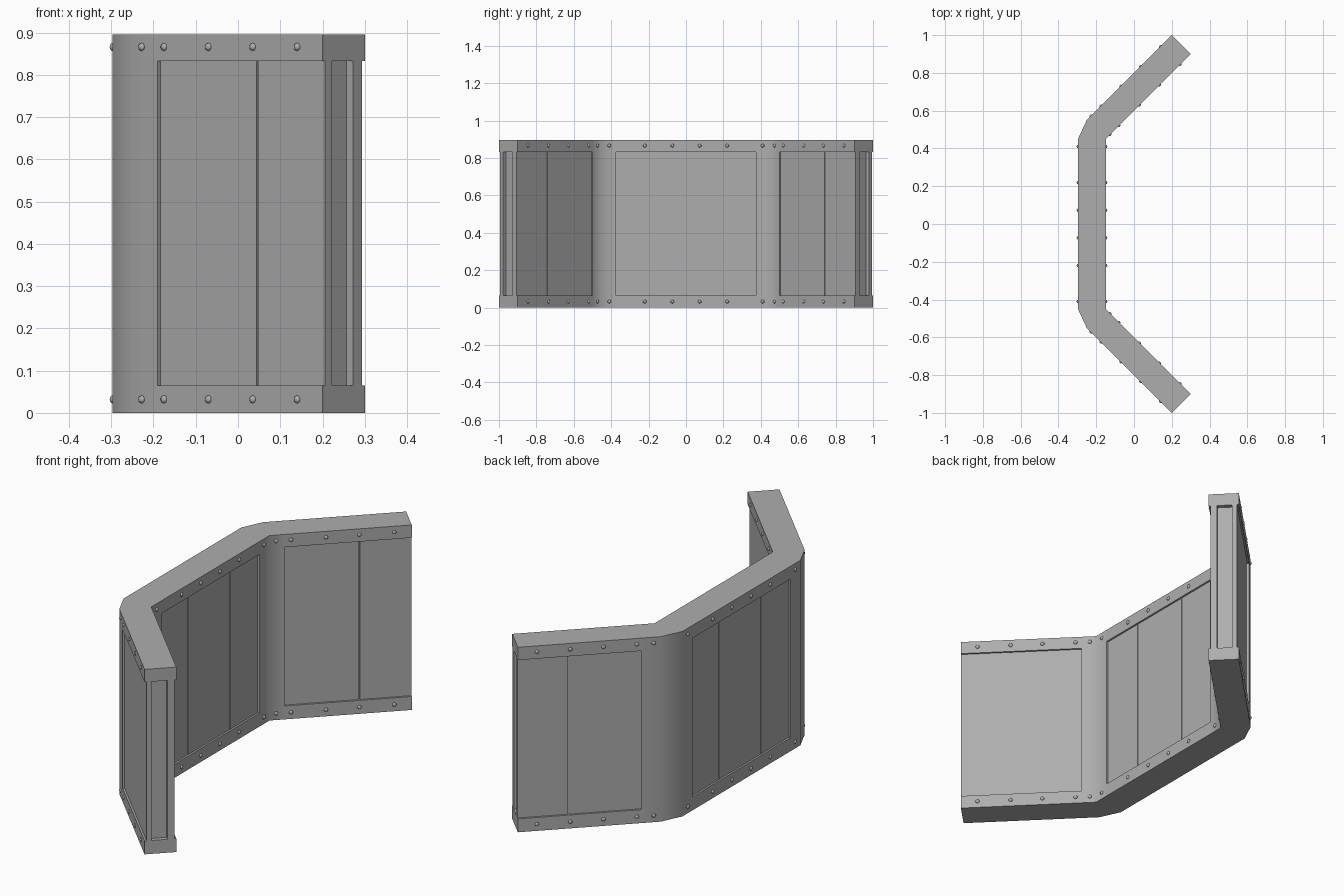
import bpy, bmesh, math
from mathutils import Vector, Matrix

if "Cube" in bpy.data.objects:
    bpy.data.objects.remove(bpy.data.objects["Cube"])

HEIGHT, LOW, HIGH = 0.895, 0.065, 0.833   # wall height and rail limits
REC, GW, GD = 0.009, 0.005, 0.006         # panel recess, groove width and depth
S = math.sqrt(0.5)

grey = bpy.data.materials.new("grey metal")
grey.diffuse_color = (0.42, 0.42, 0.42, 1)
grey.use_nodes = True
grey.node_tree.nodes["Principled BSDF"].inputs["Base Color"].default_value = grey.diffuse_color


def wing(a, b):
    """Point on the front wing: a along it from its tip, b out of its outer face."""
    return (0.2 + S * a - S * b, -1.0 - S * a - S * b)


def mirrored(half):
    """Close a front-half outline (outer middle -> tip -> inner middle)."""
    return half + [(x, -y) for x, y in reversed(half)]


def finish(bm, name, angle):
    bmesh.ops.recalc_face_normals(bm, faces=bm.faces)
    mesh = bpy.data.meshes.new(name)
    bm.to_mesh(mesh)
    bm.free()
    ob = bpy.data.objects.new(name, mesh)
    bpy.context.collection.objects.link(ob)
    mesh.materials.append(grey)
    bpy.ops.object.select_all(action='DESELECT')
    ob.select_set(True)
    bpy.context.view_layer.objects.active = ob
    bpy.ops.object.shade_smooth_by_angle(angle=math.radians(angle))
    return ob


def prism(name, outline, z0, z1):
    bm = bmesh.new()
    face = bm.faces.new([bm.verts.new((x, y, z0)) for x, y in outline])
    res = bmesh.ops.extrude_face_region(bm, geom=[face], use_keep_orig=True)
    top = [v for v in res["geom"] if isinstance(v, bmesh.types.BMVert)]
    bmesh.ops.translate(bm, verts=top, vec=(0, 0, z1 - z0))
    return finish(bm, name, 50)


XO, XI, T = -0.297, -0.148, 0.1 / S       # outer and inner middle faces, wing thickness
outer_bend = [(XO, -0.45), (-0.25, -0.55)]
inner_bend = [(XI, -0.452)]

# Top and bottom rails
rail = mirrored([(XO, -0.375)] + outer_bend + [wing(-0.5515, 0), wing(0, 0), wing(0, -T),
                wing(-0.566, -T)] + inner_bend + [(XI, -0.375)])
prism("bottom_rail", rail, 0, LOW)
prism("top_rail", rail, HIGH, HEIGHT)


def groove(pt, centre, level, inward, step):
    """Four outline points of a narrow slot cut into a recessed panel."""
    w = step * GW / 2
    return [pt(centre - w, level), pt(centre - w, level + inward * GD),
            pt(centre + w, level + inward * GD), pt(centre + w, level)]


def middle(y, x):
    return (x, y)


# Panelled wall between the rails: recessed panels, seams and hollowed tips
half = groove(middle, -0.16, XO + REC, 1, -1)
half += [(XO + REC, -0.375), (XO, -0.375)] + outer_bend
half += [wing(-0.5515, 0), wing(-0.5515, -REC)]
half += groove(wing, -0.228, -REC, -1, 1)
half += [wing(0, -REC), wing(0, -0.031), wing(-0.021, -0.031),
         wing(-0.021, -0.102), wing(0, -0.102), wing(0, REC - T)]
half += groove(wing, -0.232, REC - T, 1, -1)
half += [wing(-0.566, REC - T), wing(-0.566, -T)] + inner_bend
half += [(XI, -0.375), (XI - REC, -0.375)]
half += groove(middle, -0.16, XI - REC, -1, 1)
prism("panelled_wall", mirrored(half), LOW, HIGH)

# Rivets along both rails: (x, y, outward normal)
spots = []
for x in (0.14, 0.035, -0.07, -0.175, -0.228):
    spots.append((x, -0.8 - x, (-S, -S, 0)))
for y in (-0.845, -0.735, -0.63, -0.52, -0.473):
    spots.append((-0.6 - y, y, (S, S, 0)))
for y in (-0.41, -0.22, -0.073):
    spots.append((XO, y, (-1, 0, 0)))
    spots.append((XI, y, (1, 0, 0)))

bm = bmesh.new()
for x, y, n in spots:
    for side in (1, -1):
        normal = Vector((n[0], n[1] * side, 0))
        turn = normal.to_track_quat('Z', 'Y').to_matrix().to_4x4()
        for z in (0.032, 0.866):
            place = Matrix.Translation((x, y * side, z)) @ turn @ Matrix.Diagonal((1, 1, 0.7, 1))
            bmesh.ops.create_uvsphere(bm, u_segments=10, v_segments=6, radius=0.0095, matrix=place)
finish(bm, "rivets", 60)
